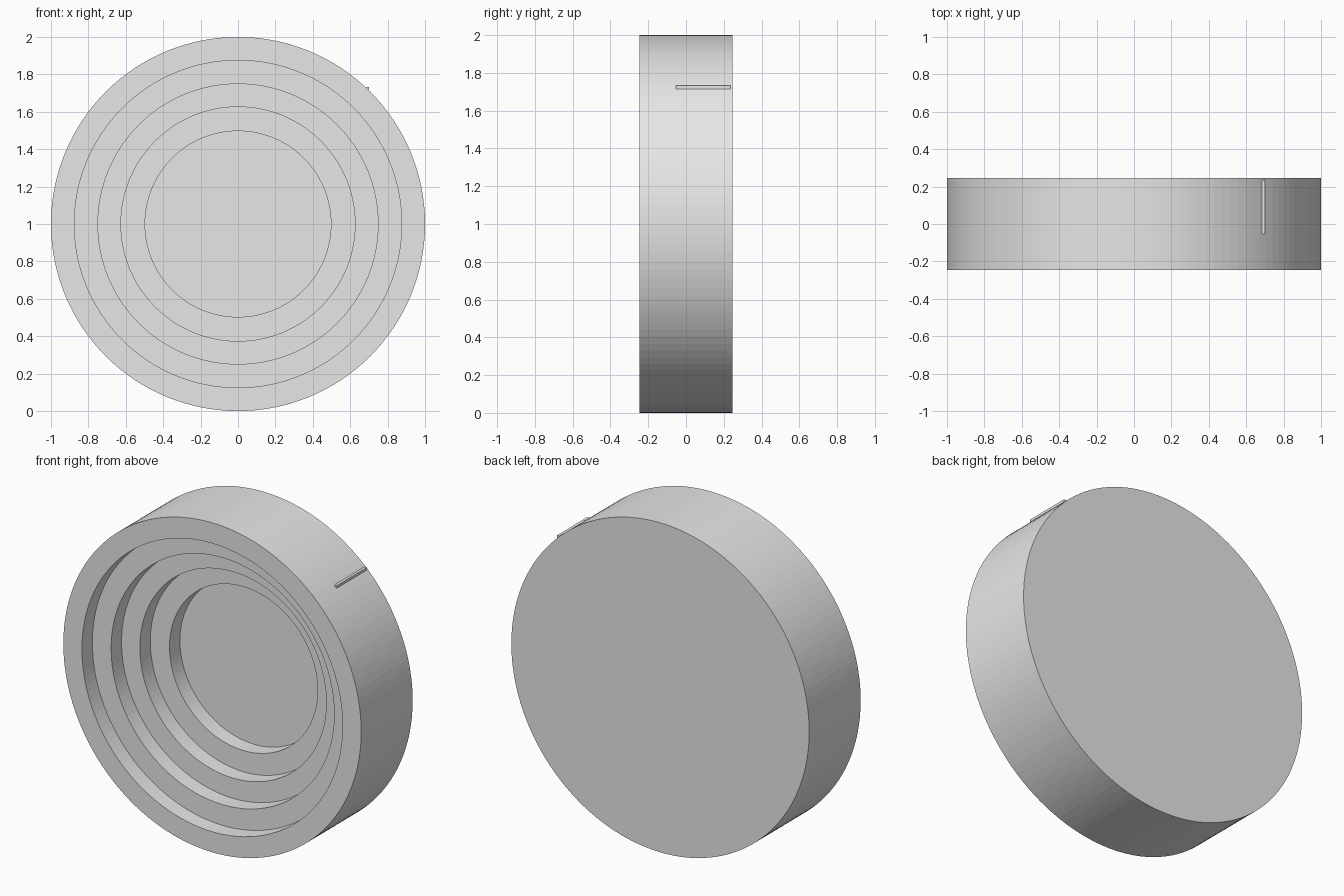
import bpy, bmesh, math
from mathutils import Matrix, Vector

if "Cube" in bpy.data.objects:
    bpy.data.objects.remove(bpy.data.objects["Cube"])

grey = bpy.data.materials.new("light_grey")
grey.diffuse_color = (0.8, 0.8, 0.8, 1)
grey.use_nodes = True
grey.node_tree.nodes["Principled BSDF"].inputs["Base Color"].default_value = grey.diffuse_color


def finish(bm, name):
    bmesh.ops.remove_doubles(bm, verts=bm.verts, dist=1e-5)
    bmesh.ops.recalc_face_normals(bm, faces=bm.faces)
    mesh = bpy.data.meshes.new(name)
    bm.to_mesh(mesh)
    bm.free()
    mesh.materials.append(grey)
    obj = bpy.data.objects.new(name, mesh)
    bpy.context.collection.objects.link(obj)
    return obj


# Stepped dish: profile (radius, y) from back centre, over the rim, down the steps
HALF = 0.247
STEP = 0.1
profile = [(0, HALF), (1, HALF), (1, -HALF)]
for i, r in enumerate((0.875, 0.749, 0.626, 0.497)):
    profile += [(r, -HALF + i * STEP), (r, -HALF + (i + 1) * STEP)]
profile.append((0, -HALF + 4 * STEP))

bm = bmesh.new()
verts = [bm.verts.new((r, y, 1)) for r, y in profile]
edges = [bm.edges.new(pair) for pair in zip(verts, verts[1:])]
bmesh.ops.spin(bm, geom=verts + edges, cent=(0, 0, 1), axis=(0, 1, 0),
               angle=math.tau, steps=128, use_merge=True)
finish(bm, "stepped_dish")

# Thin marker bar on the upper right of the rim
bm = bmesh.new()
bmesh.ops.create_cube(bm, size=1, matrix=Matrix.LocRotScale(
    Vector((0.693, 0.091, 1.724)), None, Vector((0.016, 0.29, 0.016))))
finish(bm, "marker_bar")
